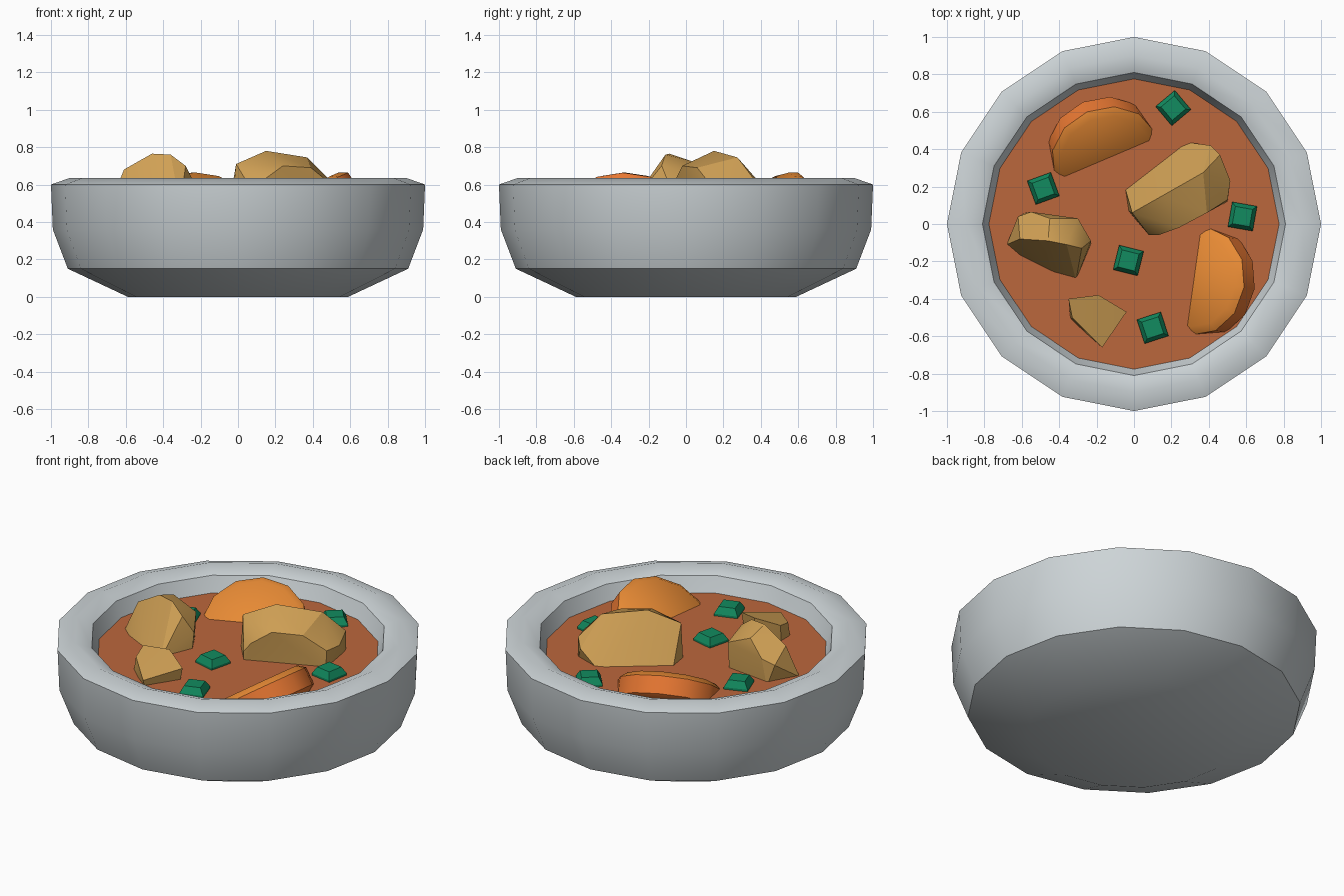
import bpy, bmesh, math
from mathutils import Vector, Matrix

if "Cube" in bpy.data.objects:
    bpy.data.objects.remove(bpy.data.objects["Cube"])

SOUP_Z = 0.51


def material(name, rgb):
    m = bpy.data.materials.new(name)
    m.diffuse_color = (*rgb, 1.0)
    m.use_nodes = True
    m.node_tree.nodes["Principled BSDF"].inputs["Base Color"].default_value = m.diffuse_color
    return m


GREY = material("stone_grey", (0.61, 0.66, 0.68))
BROTH = material("broth_brown", (0.50, 0.135, 0.045))
FLESH = material("carrot_flesh", (0.80, 0.255, 0.035))
SKIN = material("carrot_skin", (0.80, 0.185, 0.032))
POTATO = material("potato_tan", (0.63, 0.352, 0.090))
HERB = material("herb_green", (0.006, 0.26, 0.115))


def finish(name, bm, mats, smooth=None):
    bmesh.ops.recalc_face_normals(bm, faces=bm.faces)
    me = bpy.data.meshes.new(name)
    bm.to_mesh(me)
    bm.free()
    for m in mats:
        me.materials.append(m)
    ob = bpy.data.objects.new(name, me)
    bpy.context.collection.objects.link(ob)
    if smooth:
        bpy.ops.object.select_all(action='DESELECT')
        ob.select_set(True)
        bpy.context.view_layer.objects.active = ob
        bpy.ops.object.shade_smooth_by_angle(angle=math.radians(smooth))
    return ob


def lathe(profile, sides, ring_mats=None):
    """Stack rings of (radius, z), capped at both ends."""
    bm = bmesh.new()
    rings = []
    for r, z in profile:
        rings.append([bm.verts.new((r * math.cos(2 * math.pi * i / sides),
                                    r * math.sin(2 * math.pi * i / sides), z))
                      for i in range(sides)])
    for k, (a, b) in enumerate(zip(rings, rings[1:])):
        for i in range(sides):
            j = (i + 1) % sides
            f = bm.faces.new((a[i], a[j], b[j], b[i]))
            if ring_mats:
                f.material_index = ring_mats[k]
    bm.faces.new(rings[0][::-1])
    bm.faces.new(rings[-1])
    return bm


# Bowl: outer wall, rounded rim, inner wall and hidden floor
finish("bowl", lathe([(0.59, 0), (0.91, 0.15), (0.99, 0.36), (1.0, 0.6), (0.9, 0.635),
                      (0.81, 0.6), (0.765, 0.48), (0.6, 0.12)], 16), [GREY], 42)

# Soup surface
finish("soup", lathe([(0.765, SOUP_Z - 0.03), (0.776, SOUP_Z)], 16), [BROTH])


# Carrot slices: bevelled discs leaning back, half sunk in the soup
def carrot(name, chord_mid, heading, tilt=55):
    bm = lathe([(0.25, -0.08), (0.29, -0.05), (0.29, 0.05), (0.25, 0.08)], 12, [1, 1, 0])
    h, e = math.radians(heading), math.radians(tilt)
    n = Vector((math.cos(h) * math.cos(e), math.sin(h) * math.cos(e), math.sin(e)))
    up = Vector((-math.cos(h) * math.sin(e), -math.sin(h) * math.sin(e), math.cos(e)))
    side = up.cross(n)
    rot = Matrix((side, up, n)).transposed().to_4x4()
    if rot.determinant() < 0:
        rot = Matrix((-side, up, n)).transposed().to_4x4()
    pos = Vector((*chord_mid, SOUP_Z)) + up * 0.02 - n * 0.08
    bmesh.ops.transform(bm, matrix=Matrix.Translation(pos) @ rot, verts=bm.verts)
    finish(name, bm, [FLESH, SKIN], 40)


carrot("carrot_slice_back", (-0.145, 0.35), -67)
carrot("carrot_slice_right", (0.32, -0.30), 172)


# Potato chunks: convex hulls of a few corner points
def chunk(name, points):
    bm = bmesh.new()
    for p in points:
        bm.verts.new(p)
    res = bmesh.ops.convex_hull(bm, input=bm.verts)
    junk = {g for g in res["geom_interior"] + res["geom_unused"]
            if isinstance(g, bmesh.types.BMVert)}
    bmesh.ops.delete(bm, geom=list(junk), context='VERTS')
    bmesh.ops.dissolve_limit(bm, angle_limit=math.radians(6), verts=bm.verts, edges=bm.edges)
    finish(name, bm, [POTATO], 25)


chunk("potato_large", [
    (-0.05, 0.20, 0.48), (0.26, 0.44, 0.48), (0.41, 0.42, 0.58), (0.46, 0.37, 0.62),
    (-0.01, 0.06, 0.71), (0.15, 0.15, 0.78), (0.37, 0.275, 0.745), (0.46, 0.37, 0.48),
    (0.08, -0.06, 0.56), (0.13, -0.06, 0.62), (0.24, -0.02, 0.70), (0.39, 0.06, 0.69),
    (0.50, 0.13, 0.60), (0.515, 0.23, 0.60), (0.50, 0.12, 0.48), (0.08, -0.06, 0.48),
    (-0.03, 0.07, 0.48)])
chunk("potato_left", [
    (-0.61, -0.08, 0.68), (-0.46, -0.09, 0.765), (-0.36, -0.11, 0.76), (-0.28, -0.13, 0.70),
    (-0.62, 0.04, 0.61), (-0.55, 0.065, 0.64), (-0.45, 0.03, 0.725), (-0.30, 0.03, 0.66),
    (-0.23, -0.09, 0.60), (-0.68, -0.11, 0.50), (-0.61, -0.18, 0.48), (-0.42, -0.27, 0.49),
    (-0.31, -0.30, 0.49), (-0.23, -0.11, 0.48), (-0.58, 0.06, 0.48), (-0.31, 0.03, 0.48)])
chunk("potato_small", [
    (-0.35, -0.40, 0.61), (-0.19, -0.38, 0.62), (-0.04, -0.47, 0.58), (-0.17, -0.66, 0.545),
    (-0.33, -0.50, 0.585), (-0.34, -0.42, 0.48), (-0.19, -0.39, 0.48), (-0.06, -0.47, 0.48),
    (-0.17, -0.64, 0.48), (-0.34, -0.51, 0.48)])

# Herb pieces: small tapered squares on the surface
for i, (x, y, turn) in enumerate([(0.21, 0.62, 40), (-0.485, 0.19, 20), (0.58, 0.04, -10),
                                  (-0.03, -0.195, -14), (0.10, -0.555, 18)]):
    bm = lathe([(0.095, SOUP_Z - 0.02), (0.095, SOUP_Z + 0.012), (0.066, SOUP_Z + 0.05)], 4)
    bmesh.ops.transform(bm, verts=bm.verts, matrix=Matrix.Translation((x, y, 0))
                        @ Matrix.Rotation(math.radians(turn + 45), 4, 'Z'))
    finish(f"herb_piece_{i + 1}", bm, [HERB])
